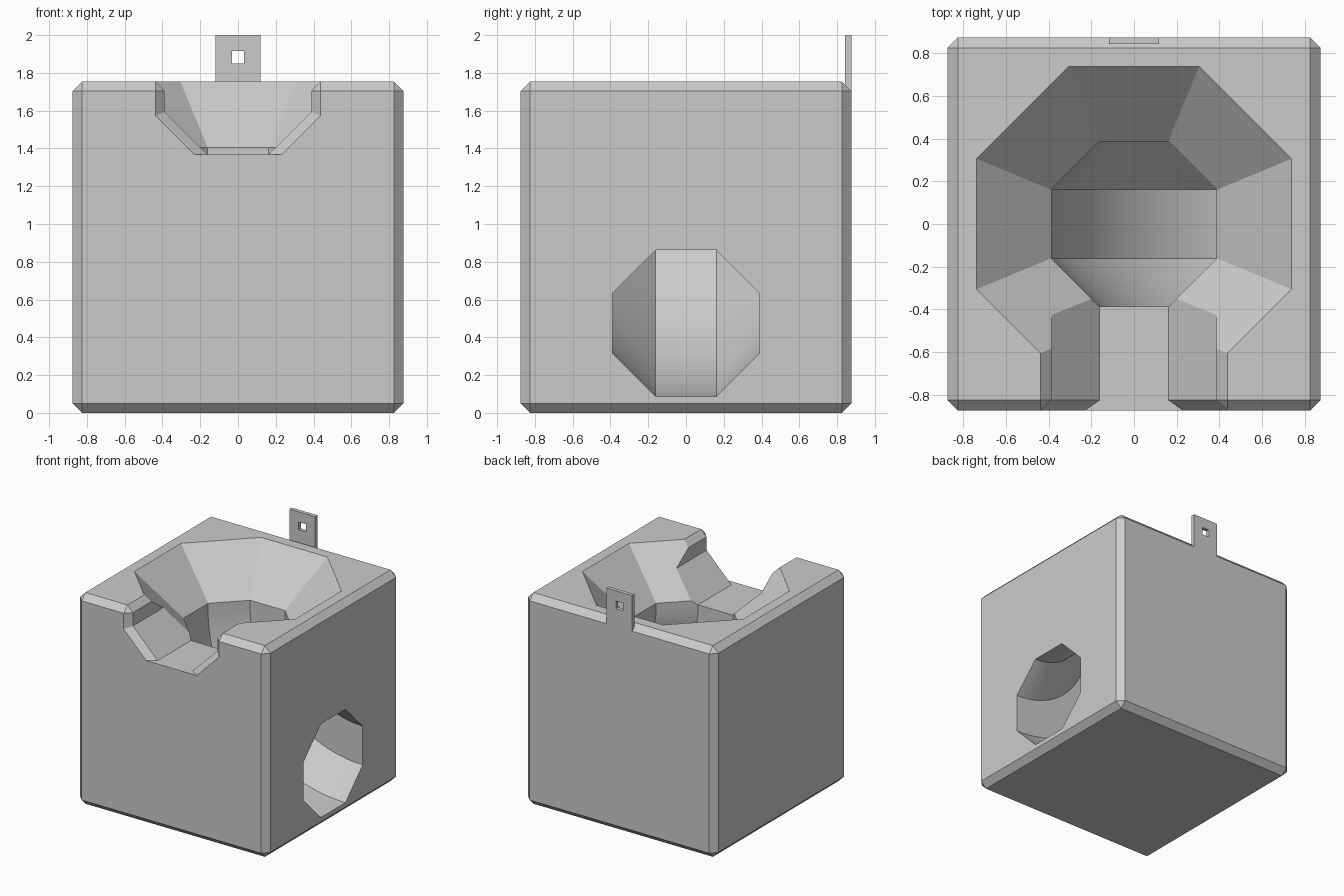
import bpy, bmesh, math

default = bpy.data.objects.get("Cube")
if default:
    bpy.data.objects.remove(default, do_unlink=True)

HALF, TOP, CHAMFER = 0.875, 1.755, 0.05   # block half width, height, edge chamfer
BORE = 0.388                              # half width of the octagonal passages

grey = bpy.data.materials.new("light_grey")
grey.use_nodes = True
colour = (0.6, 0.6, 0.6, 1)
grey.diffuse_color = colour
grey.node_tree.nodes["Principled BSDF"].inputs["Base Color"].default_value = colour


def add_object(name, bm):
    bmesh.ops.recalc_face_normals(bm, faces=bm.faces)
    mesh = bpy.data.meshes.new(name)
    bm.to_mesh(mesh)
    bm.free()
    mesh.materials.append(grey)
    obj = bpy.data.objects.new(name, mesh)
    bpy.context.collection.objects.link(obj)
    return obj


def box(name, x, y, z):
    bm = bmesh.new()
    bmesh.ops.create_cube(bm, size=1)
    for v in bm.verts:
        v.co = [lo + (c + 0.5) * (hi - lo) for c, (lo, hi) in zip(v.co, (x, y, z))]
    return add_object(name, bm)


def loft(name, sections):
    """Closed solid through matching rings of points."""
    bm = bmesh.new()
    rings = [[bm.verts.new(p) for p in s] for s in sections]
    n = len(rings[0])
    for a, b in zip(rings, rings[1:]):
        for i in range(n):
            j = (i + 1) % n
            bm.faces.new((a[i], a[j], b[j], b[i]))
    bm.faces.new(rings[0])
    bm.faces.new(rings[-1])
    return add_object(name, bm)


def select(obj):
    bpy.ops.object.select_all(action='DESELECT')
    obj.select_set(True)
    bpy.context.view_layer.objects.active = obj


def cut(obj, cutter):
    mod = obj.modifiers.new("cut", 'BOOLEAN')
    mod.operation, mod.solver, mod.object = 'DIFFERENCE', 'EXACT', cutter
    select(obj)
    bpy.ops.object.modifier_apply(modifier=mod.name)
    bpy.data.objects.remove(cutter, do_unlink=True)


def octagon(apothem):
    r = apothem / math.cos(math.pi / 8)
    return [(r * math.cos(a), r * math.sin(a))
            for a in (math.pi / 8 + k * math.pi / 4 for k in range(8))]


# Chamfered block
block = box("block", (-HALF, HALF), (-HALF, HALF), (0, TOP))
bevel = block.modifiers.new("chamfer", 'BEVEL')
bevel.width, bevel.segments = CHAMFER, 1
select(block)
bpy.ops.object.modifier_apply(modifier=bevel.name)


# Entry channel: half octagon trough, flared at its top edges and front mouth
def channel_section(y, grow):
    floor = TOP - BORE
    edge = BORE * math.tan(math.pi / 8) + grow * math.sqrt(2)
    wall = BORE + grow
    lip = TOP - CHAMFER
    right = [(edge, floor), (wall, floor + wall - edge), (wall, lip), (wall + 0.1, lip + 0.1)]
    outline = right + [(-x, z) for x, z in reversed(right)]
    return [(x, y, z) for x, z in outline]


inner_y = -HALF + CHAMFER
cut(block, loft("channel_cutter", [channel_section(-HALF - CHAMFER, 2 * CHAMFER),
                                   channel_section(inner_y, 0),
                                   channel_section(0, 0)]))

# Funnel running into a quarter bend that leaves through the +x side
throat, over = TOP - 0.35, 0.05
bend_z = 0.475 + HALF
rings = [[(x, y, TOP + over) for x, y in octagon(BORE + 0.35 + over)],
         [(x, y, throat) for x, y in octagon(BORE)]]
STEPS = 32
for k in range(STEPS + 1):
    t = math.pi / 2 * k / STEPS
    rings.append([(HALF - (HALF - u) * math.cos(t), v, bend_z - (HALF - u) * math.sin(t))
                  for u, v in octagon(BORE)])
rings.append([(x + over, y, z) for x, y, z in rings[-1]])
cut(block, loft("passage_cutter", rings))

# Hanging tab with a square hole
tab = box("hanging_tab", (-0.118, 0.118), (HALF - 0.032, HALF), (TOP - CHAMFER, 2))
cut(tab, box("tab_cutter", (-0.033, 0.033), (0.7, 1), (1.85, 1.915)))

for obj in (block, tab):
    select(obj)
    bpy.ops.object.shade_smooth_by_angle(angle=math.radians(15))
